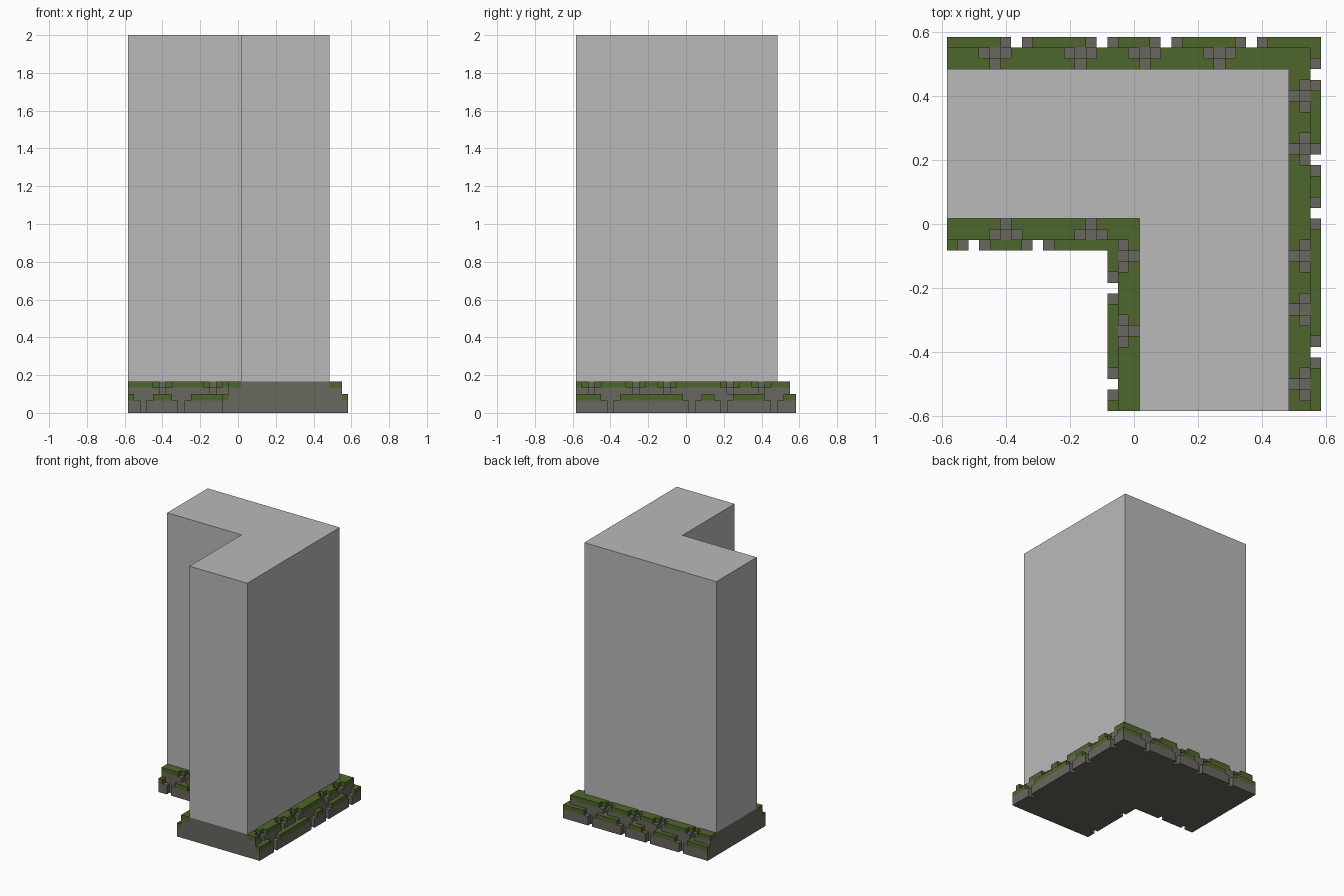
import bpy
import bmesh

if "Cube" in bpy.data.objects:
    bpy.data.objects.remove(bpy.data.objects["Cube"], do_unlink=True)

U = 1 / 30        # block unit: the footing is 35 units wide, the tower 60 tall
HALF = 17.5


def material(name, rgb):
    m = bpy.data.materials.new(name)
    m.use_nodes = True
    col = (*rgb, 1)
    m.diffuse_color = col
    bsdf = m.node_tree.nodes["Principled BSDF"]
    bsdf.inputs["Base Color"].default_value = col
    bsdf.inputs["Roughness"].default_value = 0.9
    return m


CONCRETE = material("pale concrete", (0.49, 0.49, 0.49))
STONE = material("grey stone", (0.14, 0.135, 0.112))
MOSS = material("moss green", (0.078, 0.132, 0.025))


def finish(name, bm, mat):
    bmesh.ops.recalc_face_normals(bm, faces=bm.faces[:])
    me = bpy.data.meshes.new(name)
    bm.to_mesh(me)
    bm.free()
    me.materials.append(mat)
    ob = bpy.data.objects.new(name, me)
    bpy.context.collection.objects.link(ob)
    return ob


def l_prism(name, inner, outer, z0, z1, mat):
    """L-shaped block with flush left and front ends."""
    pts = [(0, inner), (inner, inner), (inner, 0), (outer, 0), (outer, outer), (0, outer)]
    bm = bmesh.new()
    base = bm.faces.new([bm.verts.new(((x - HALF) * U, (y - HALF) * U, z0 * U)) for x, y in pts])
    top = bmesh.ops.extrude_face_region(bm, geom=[base])["geom"]
    verts = [v for v in top if isinstance(v, bmesh.types.BMVert)]
    bmesh.ops.translate(bm, verts=verts, vec=(0, 0, (z1 - z0) * U))
    # the extrusion may drop the base face, so close any open loop
    bmesh.ops.holes_fill(bm, edges=[e for e in bm.edges if e.is_boundary])
    return finish(name, bm, mat)


def add_box(bm, lo, hi):
    made = bmesh.ops.create_cube(bm, size=1)["verts"]
    off = (HALF, HALF, 0)
    for v in made:
        v.co = [((lo[i] if v.co[i] < 0 else hi[i]) - off[i]) * U for i in range(3)]


def course(name, axis, row, end, gaps, width, z0, z1, mat):
    """Row of blocks along an axis from 0 to end, split by gaps of a given width."""
    bm = bmesh.new()
    side = (width - 1) // 2
    start = 0
    for g in sorted(gaps) + [None]:
        stop = end if g is None else g - side
        if stop > start:
            lo, hi = [0, 0, z0], [0, 0, z1]
            lo[axis], hi[axis] = start, stop
            lo[1 - axis], hi[1 - axis] = row, row + 1
            add_box(bm, lo, hi)
        if g is not None:
            start = g + 1 + side
    finish(name, bm, mat)


# solid parts: tower, the plinth under it and the footing core
l_prism("tower", 18, 32, 5, 60, CONCRETE)
l_prism("tower_plinth", 18, 32, 3, 5, STONE)
l_prism("footing_core", 16, 34, 0, 3, STONE)

# side: (run axis, row at depth d, run end at depth d, lower gaps, upper gaps)
SIDES = {
    "back": (0, lambda d: 34 - d, lambda d: 35 - d, [6, 14, 20, 28], [4, 12, 18, 25]),
    "left": (1, lambda d: 34 - d, lambda d: 34 - d, [5, 18, 23, 31], [2, 9, 14, 24, 29]),
    "inner_front": (0, lambda d: 15 + d, lambda d: 16 + d, [2, 8], [5, 13]),
    "inner_right": (1, lambda d: 15 + d, lambda d: 15 + d, [2, 11], [7, 14]),
}

# courses: (name, depth, upper step?, gap width, bottom, top, material)
COURSES = [
    ("lower_stones", 0, False, 1, 0, 2, STONE),
    ("lower_moss", 0, False, 3, 2, 3, MOSS),
    ("upper_stones", 1, True, 1, 3, 4, STONE),
    ("upper_moss", 1, True, 3, 4, 5, MOSS),
    ("wall_stones", 2, True, 0, 3, 4, STONE),
    ("wall_moss", 2, True, 1, 4, 5, MOSS),
]

for side, (axis, row, end, low, high) in SIDES.items():
    for part, d, upper, width, z0, z1, mat in COURSES:
        gaps = (high if upper else low) if width else []
        course(f"{side}_{part}", axis, row(d), end(d), gaps, max(width, 1), z0, z1, mat)
